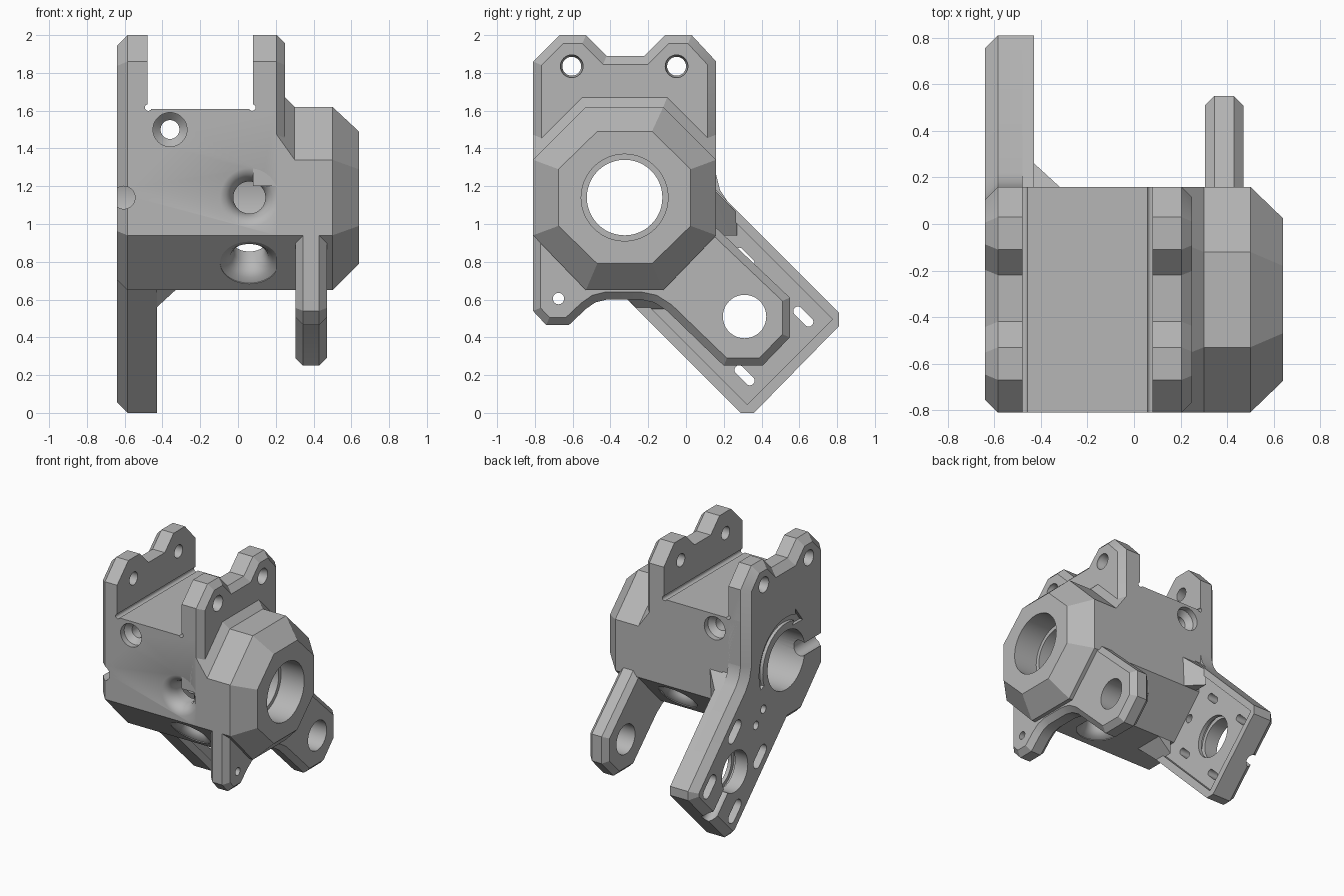
import bpy, bmesh, math
from mathutils import Vector

cube = bpy.data.objects.get("Cube")
if cube:
    bpy.data.objects.remove(cube, do_unlink=True)

grey = bpy.data.materials.new("printed_grey")
grey.use_nodes = True
tone = (0.47, 0.47, 0.47, 1)
grey.diffuse_color = tone
grey.node_tree.nodes["Principled BSDF"].inputs["Base Color"].default_value = tone


def finish(name, bm):
    bmesh.ops.recalc_face_normals(bm, faces=bm.faces)
    mesh = bpy.data.meshes.new(name)
    bm.to_mesh(mesh)
    bm.free()
    mesh.materials.append(grey)
    ob = bpy.data.objects.new(name, mesh)
    bpy.context.scene.collection.objects.link(ob)
    return ob


def loft(name, sections):
    """Join (x, outline) sections of equal point count; outlines are (y, z)."""
    bm = bmesh.new()
    rings = [[bm.verts.new((x, y, z)) for y, z in pts] for x, pts in sections]
    n = len(rings[0])
    for a, b in zip(rings, rings[1:]):
        for i in range(n):
            j = (i + 1) % n
            bm.faces.new((a[i], a[j], b[j], b[i]))
    bm.faces.new(rings[0])
    bm.faces.new(rings[-1])
    return finish(name, bm)


def inset(pts, d):
    """Offset a counter-clockwise outline inward with mitred corners."""
    out = []
    for i, p in enumerate(pts):
        p = Vector(p)
        a = (p - Vector(pts[i - 1])).normalized()
        b = (Vector(pts[(i + 1) % len(pts)]) - p).normalized()
        na, nb = Vector((-a.y, a.x)), Vector((-b.y, b.x))
        out.append(tuple(p + (na + nb) * d / (1 + na.dot(nb))))
    return out


def plate(name, pts, x0, x1, c0=0, c1=0):
    """Extruded outline with a chamfer on either face."""
    s = [(x0, inset(pts, c0)), (x0 + c0, pts)] if c0 else [(x0, pts)]
    s += [(x1 - c1, pts), (x1, inset(pts, c1))] if c1 else [(x1, pts)]
    return loft(name, s)


def hull(name, pts):
    bm = bmesh.new()
    for p in pts:
        bm.verts.new(p)
    bmesh.ops.convex_hull(bm, input=bm.verts)
    return finish(name, bm)


def lathe(origin, axis, profile, n=48):
    """Cutter turned from (radius, distance along axis) points."""
    bm = bmesh.new()
    rot = Vector((0, 0, 1)).rotation_difference(Vector(axis))
    rings = []
    for r, h in profile:
        rings.append([bm.verts.new(Vector(origin) + rot @ Vector((
            r * math.cos(k * math.tau / n), r * math.sin(k * math.tau / n), h))) for k in range(n)])
    for a, b in zip(rings, rings[1:]):
        for k in range(n):
            j = (k + 1) % n
            bm.faces.new((a[k], a[j], b[j], b[k]))
    bm.faces.new(rings[0])
    bm.faces.new(rings[-1])
    ob = finish("cutter", bm)
    ob.hide_render = True
    return ob


def drill(y, z, r, x0=-1, x1=1):
    return lathe((0, y, z), (1, 0, 0), [(r, x0), (r, x1)])


def cutter(pts, x0, x1):
    ob = plate("cutter", pts, x0, x1)
    ob.hide_render = True
    return ob


cy, cz = -0.325, 1.14          # bearing axis
my, mz = 0.31, 0.51            # motor axis
s = math.sqrt(0.5)


def arm(u, v):
    """Point around the motor axis: u along the arm, v across it."""
    return (my + s * (u + v), mz + s * (v - u))


def slot(u, v, half, r, x0, x1):
    pts = []
    for k in range(18):
        t = math.pi * (k - (k >= 9)) / 8 - math.pi / 2
        if k >= 9:
            t = math.pi / 2 + math.pi * (k - 9) / 8
        pts.append(arm(u + r * math.cos(t) + (half if k < 9 else -half), v + r * math.sin(t)))
    return cutter(pts, x0, x1)


# Shared outlines in (y, z)
ears = [(0.16, 1.86), (0.03, 2), (-0.11, 2), (-0.22, 1.89),
        (-0.42, 1.89), (-0.53, 2), (-0.67, 2), (-0.81, 1.86)]
belly = [(-0.81, 0.94), (-0.53, 0.65), (-0.12, 0.65), (0.16, 0.94)]
arm_edge = [(-0.36, 0.65), (0.29, 0), (0.36, 0), (0.81, 0.46), (0.81, 0.53), (0.22, 1.12)]
octagon = belly + [(0.16, 1.34), (-0.12, 1.62), (-0.53, 1.62), (-0.81, 1.34)]
flare = belly + [(0.16, 1.48), (-0.08, 1.72), (-0.57, 1.72), (-0.81, 1.48)]
nose = [(cy + a * i, cz + b * j) for a, b, i, j in (
    (.35, .15, -1, -1), (.145, .35, -1, -1), (.145, .35, 1, -1), (.35, .15, 1, -1),
    (.35, .15, 1, 1), (.145, .35, 1, 1), (.145, .35, -1, 1), (.35, .15, -1, 1))]
lower = [(-0.81, 1.2), (-0.81, 0.54), (-0.74, 0.465), (-0.62, 0.465), (-0.53, 0.55),
         (-0.48, 0.585), (-0.42, 0.6), (-0.24, 0.6), (-0.17, 0.585), (-0.1, 0.54),
         (0.2, 0.25), (0.405, 0.25), (0.55, 0.4), (0.55, 0.61), (0.16, 0.98), (0.16, 1.2)]

# Solid parts
body = plate("main_body", belly + [(0.16, 1.61), (-0.81, 1.61)], -0.585, 0.2)
boss = loft("bearing_boss", [(0.2, flare), (0.3, octagon), (0.5, octagon), (0.64, nose)])
side = plate("motor_side_plate",
             belly[:2] + arm_edge + [(0.18, 1.18), (0.16, 1.26)] + ears, -0.64, -0.48, c0=0.055)
slab = plate("motor_mount", arm_edge + [(0.16, 1.18), (-0.1, 1.1)], -0.5, -0.43)
ear_plate = plate("top_ear_plate", [(-0.81, 1.2), (0.16, 1.2)] + ears, 0.08, 0.25, c1=0.045)
lower_arm = plate("lower_arm_plate", lower, 0.305, 0.47, 0.04, 0.04)
back_gusset = hull("back_gusset", [(x, y, z) for x, y, z in (
    (-.44, .15, .94), (-.32, .15, .94), (-.44, .15, 1.18), (-.32, .16, 1.17),
    (-.44, .27, .94), (-.44, .27, 1.06))])
bottom_gusset = hull("bottom_gusset", [
    (-.44, -.36, .66), (-.32, -.36, .66), (-.44, -.12, .66), (-.32, -.12, .66),
    (-.44, -.26, .55), (-.44, -.12, .55)])

# Main bore with a wider seat at each end
bore = drill(cy, cz, 0.2)
boss_seat = drill(cy, cz, 0.23, 0.44, 1)
side_seat = drill(cy, cz, 0.23, -1, -0.35)
cavity = drill(cy, cz, 0.33, -0.1, 0.21)

# Rounded access holes pointing at the bore
dish = [(0.085, -0.28), (0.085, -0.09), (0.1, -0.04), (0.125, -0.012), (0.155, 0), (0.155, 0.05)]
access = []
for angle in (180, 225, 270, 315):
    d = Vector((0, math.cos(math.radians(angle)), math.sin(math.radians(angle))))
    access.append(lathe(Vector((0.06, cy, cz)) + d * 0.485, d, dish))

# Cross screw, wire notches and corner reliefs
screw = lathe((-0.36, cy, 1.5), (0, 1, 0), [
    (0.09, -0.6), (0.09, -0.44), (0.05, -0.4), (0.05, 0.4), (0.09, 0.44), (0.09, 0.6)])
wire_notch = lathe((-0.605, 0, cz), (0, 1, 0), [(0.06, -1), (0.06, cy)])
tip_notch = lathe((-0.605, my, mz), (0, 1, -1), [(0.05, 0), (0.05, 0.6)])
reliefs = [lathe((x, 0, 1.617), (0, 1, 0), [(0.018, -1), (0.018, 1)], 16) for x in (-0.475, 0.075)]

# Ear screw holes, arm holes and motor mounting slots
ear_holes = [lathe((0, y, 1.835), (1, 0, 0), [
    (0.06, -1), (0.06, -0.62), (0.05, -0.6), (0.05, 0.21), (0.06, 0.23), (0.06, 1)])
    for y in (-0.605, -0.05)]
foot_hole = drill(-0.675, 0.605, 0.03)
shaft_hole = drill(my, mz, 0.115, 0)
pilot = drill(my, mz, 0.16, -1, -0.3)
pilot_ring = drill(my, mz, 0.19, -0.53, -0.3)
pins = [drill(*arm(u, 0), 0.032, -1, -0.3) for u in (-0.37, -0.5)]
slots, slot_seats = [], []
for u in (-0.22, 0.22):
    for v in (-0.22, 0.22):
        slots.append(slot(u, v, 0.04, 0.025, -1, -0.3))
        slot_seats.append(slot(u, v, 0.05, 0.045, -1, -0.56))
pocket = cutter([arm(-0.45, -0.32), arm(0.34, -0.32), arm(0.34, 0.32), arm(-0.45, 0.32)], -0.47, -0.3)


def ring(r, a, n=1):
    a = math.radians(a)
    return (cy + r * math.cos(a), cz + r * math.sin(a))


# Engraved curved arrow around the bore
arrow = cutter([ring(0.335, a) for a in range(-20, 111, 10)]
               + [ring(0.375, 108), ring(0.315, 130), ring(0.255, 108)]
               + [ring(0.29, a) for a in range(110, -21, -10)], -0.7, -0.615)

cuts = {
    body: [bore, side_seat, cavity, screw, wire_notch] + access + reliefs + pins,
    boss: [bore, boss_seat],
    side: [bore, side_seat, wire_notch, tip_notch, arrow, pilot, pilot_ring]
    + reliefs[:1] + ear_holes + pins + slots + slot_seats,
    slab: [pocket, pilot] + slots + pins,
    ear_plate: ear_holes + reliefs[1:] + [bore],
    lower_arm: [bore, boss_seat, foot_hole, shaft_hole],
    back_gusset: [],
    bottom_gusset: [],
}
used = set()
for part, tools in cuts.items():
    bpy.context.view_layer.objects.active = part
    for tool in tools:
        mod = part.modifiers.new("cut", "BOOLEAN")
        mod.operation, mod.solver, mod.object = "DIFFERENCE", "EXACT", tool
        bpy.ops.object.modifier_apply(modifier=mod.name)
        used.add(tool)
    bpy.ops.object.select_all(action="DESELECT")
    part.select_set(True)
    bpy.ops.object.shade_smooth_by_angle()
for tool in used:
    bpy.data.objects.remove(tool, do_unlink=True)
